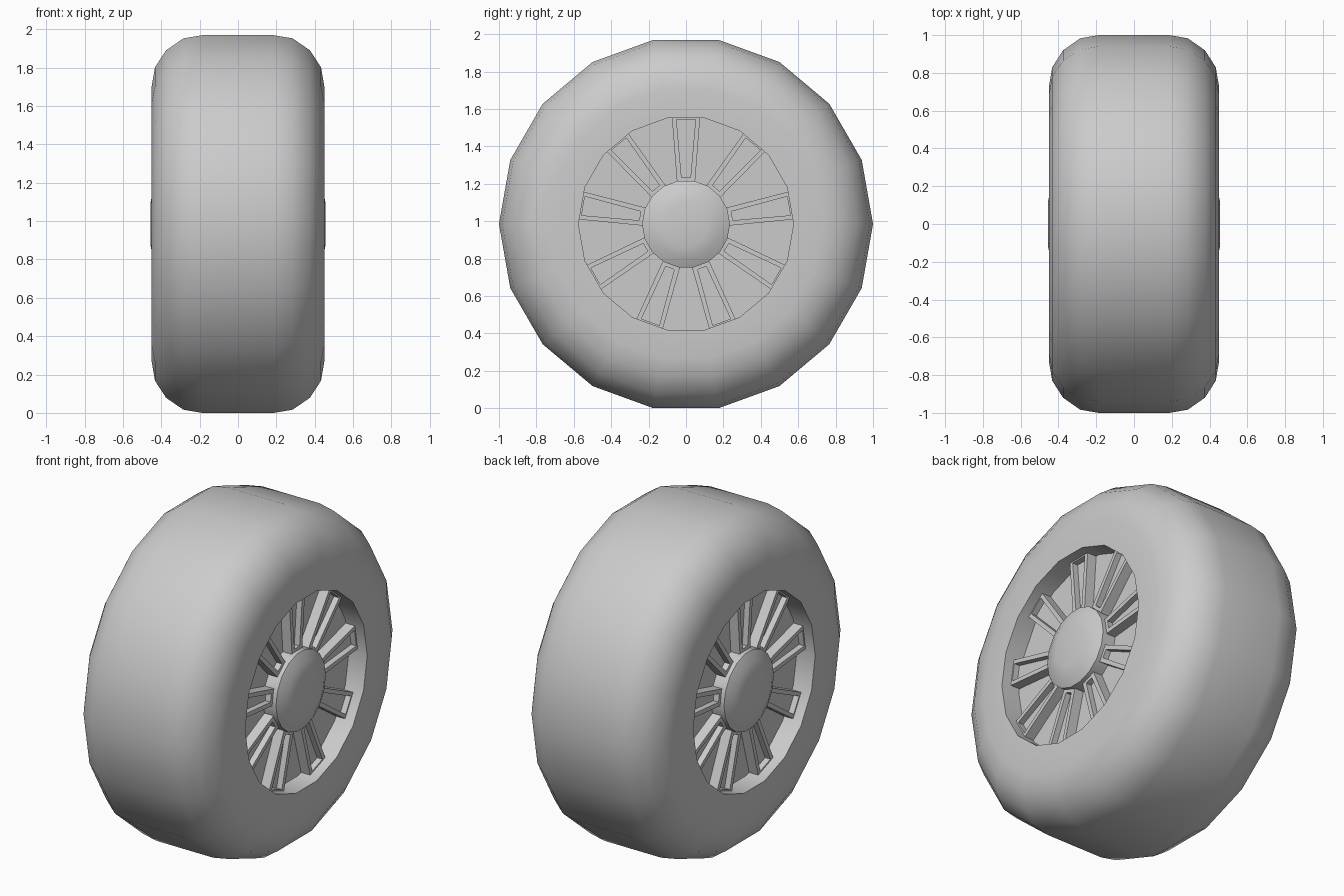
import bpy, bmesh
from math import sin, cos, pi, radians
from mathutils import Matrix, Vector

cube = bpy.data.objects.get("Cube")
if cube:
    bpy.data.objects.remove(cube, do_unlink=True)

SIDES = 18
CENTRE_Z = cos(pi / SIDES)      # wheel rests on a flat facet
GREY = (0.6, 0.6, 0.6, 1)

mat = bpy.data.materials.new("plain grey")
mat.use_nodes = True
mat.diffuse_color = GREY
mat.node_tree.nodes["Principled BSDF"].inputs["Base Color"].default_value = GREY


def finish(name, bm, mirror=True):
    """Turn a bmesh into a shaded object on the axle, mirrored to both sides."""
    bmesh.ops.recalc_face_normals(bm, faces=bm.faces)
    mesh = bpy.data.meshes.new(name)
    bm.to_mesh(mesh)
    bm.free()
    mesh.materials.append(mat)
    obj = bpy.data.objects.new(name, mesh)
    obj.location.z = CENTRE_Z
    bpy.context.collection.objects.link(obj)
    if mirror:
        obj.modifiers.new("both_sides", 'MIRROR')
    bpy.ops.object.select_all(action='DESELECT')
    obj.select_set(True)
    bpy.context.view_layer.objects.active = obj
    bpy.ops.object.shade_smooth_by_angle(angle=radians(35))
    return obj


def lathe(profile, closed=False):
    """Spin (x, radius) points around the x axle."""
    bm = bmesh.new()
    rings = []
    for i in range(SIDES):
        a = 2 * pi * i / SIDES
        rings.append([bm.verts.new((x, r * cos(a), r * sin(a))) for x, r in profile])
    count = len(profile)
    for i in range(SIDES):
        a, b = rings[i], rings[(i + 1) % SIDES]
        for j in range(count if closed else count - 1):
            k = (j + 1) % count
            bm.faces.new((a[j], a[k], b[k], b[j]))
    return bm


def cap(bm, index, count):
    """Close the lathe end with a flat disc."""
    bm.verts.ensure_lookup_table()
    bm.faces.new([bm.verts[i * count + index] for i in range(SIDES)])


# Tyre: rounded shoulders, flat sidewalls, inner bore closed as a solid ring
half = [(0.45, 0.575), (0.45, 0.73), (0.433, 0.83), (0.375, 0.92),
        (0.285, 0.983), (0.187, 1.0)]
finish("tyre", lathe(half + [(-x, r) for x, r in reversed(half)], True), mirror=False)

# Wheel plate recessed inside the tyre
FLOOR = 0.33
plate = lathe([(FLOOR - 0.03, 0.575), (FLOOR, 0.575)])
cap(plate, 0, 2)
cap(plate, 1, 2)
finish("wheel_plate", plate)

# Hub cap with a shallow domed front
hub_profile = [(FLOOR - 0.01, 0.235), (0.415, 0.235), (0.442, 0.18), (0.455, 0.12)]
hub = lathe(hub_profile)
cap(hub, 0, len(hub_profile))
cap(hub, 3, len(hub_profile))
finish("hub_cap", hub)

# Spokes: tapered bars with a sunken channel along the face
FACE, CHANNEL = 0.39, 0.355


def add_spoke(bm, angle):
    turn = Matrix.Rotation(angle, 3, 'X')

    def ring(x, inner_r, inner_w, outer_r, outer_w):
        corners = [(-inner_w, inner_r), (inner_w, inner_r),
                   (outer_w, outer_r), (-outer_w, outer_r)]
        return [bm.verts.new(turn @ Vector((x, y, z))) for y, z in corners]

    outline = (0.22, 0.048, 0.568, 0.075)
    groove = (0.25, 0.024, 0.558, 0.051)
    loops = [ring(FLOOR - 0.01, *outline), ring(FACE, *outline),
             ring(FACE, *groove), ring(CHANNEL, *groove)]
    for a, b in zip(loops, loops[1:]):
        for i in range(4):
            j = (i + 1) % 4
            bm.faces.new((a[i], a[j], b[j], b[i]))
    bm.faces.new(loops[0])
    bm.faces.new(loops[-1])


spokes = bmesh.new()
for n in range(9):
    add_spoke(spokes, 2 * pi * n / 9)
finish("spokes", spokes)
